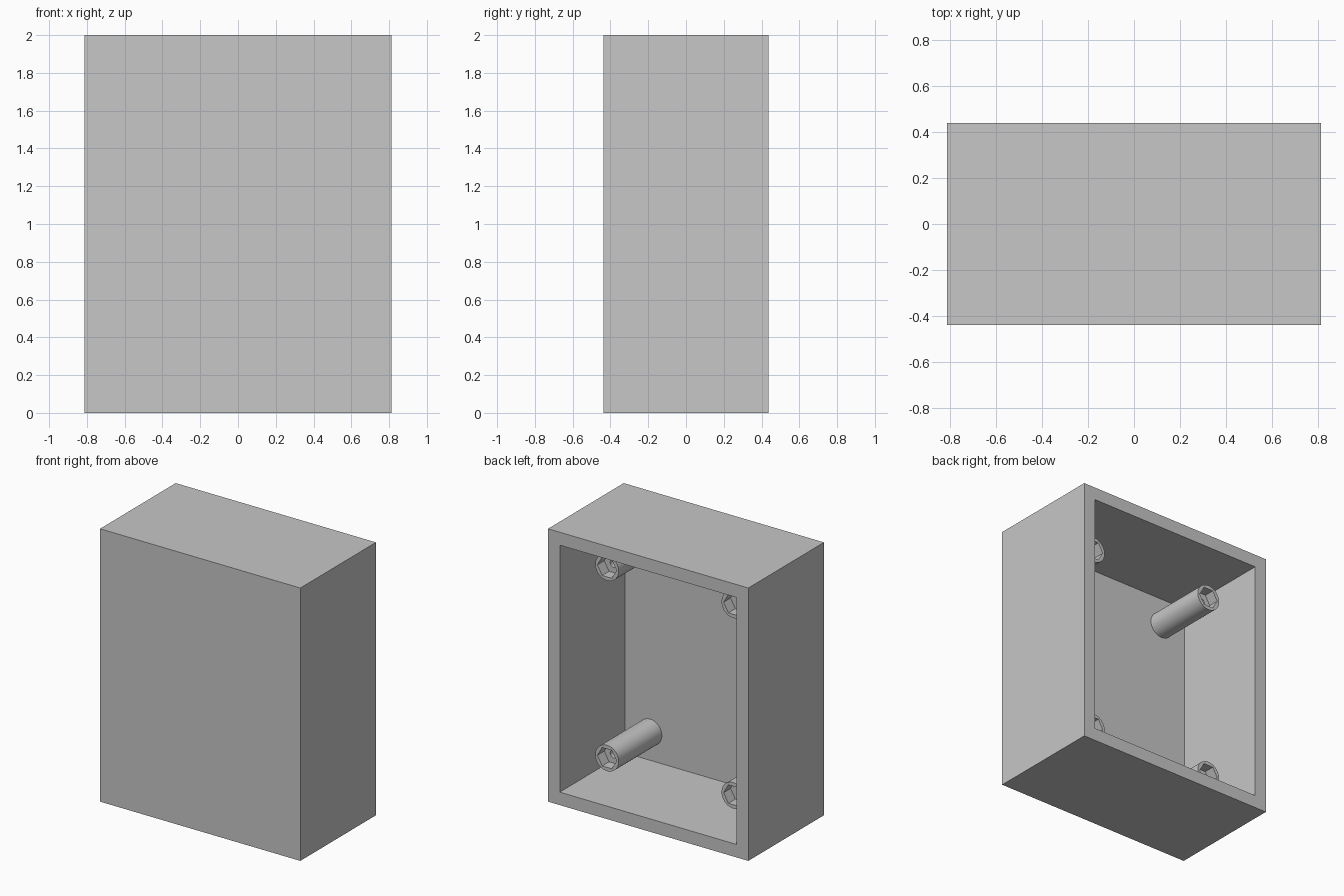
import bpy, bmesh, math

cube = bpy.data.objects.get("Cube")
if cube:
    bpy.data.objects.remove(cube, do_unlink=True)

W, D, H = 1.624, 0.876, 2.0      # outer size of the case
WALL, FLOOR = 0.095, 0.122
SEG = 48

grey = bpy.data.materials.new("plain_grey")
grey.use_nodes = True
colour = (0.57, 0.57, 0.57, 1)
grey.diffuse_color = colour
grey.node_tree.nodes["Principled BSDF"].inputs["Base Color"].default_value = colour


def finish(bm, name):
    bmesh.ops.recalc_face_normals(bm, faces=bm.faces)
    mesh = bpy.data.meshes.new(name)
    bm.to_mesh(mesh)
    bm.free()
    mesh.materials.append(grey)
    return mesh


def place(mesh, name, location=(0, 0, 0)):
    obj = bpy.data.objects.new(name, mesh)
    obj.location = location
    bpy.context.collection.objects.link(obj)
    return obj


# Case: a block hollowed out from its back face
bm = bmesh.new()
bmesh.ops.create_cube(bm, size=1)
bmesh.ops.scale(bm, vec=(W, D, H), verts=bm.verts)
bmesh.ops.translate(bm, vec=(0, 0, H / 2), verts=bm.verts)
back = max(bm.faces, key=lambda f: f.calc_center_median().y)
bmesh.ops.inset_individual(bm, faces=[back], thickness=WALL, use_even_offset=True)
pocket = bmesh.ops.extrude_face_region(bm, geom=[back])
bmesh.ops.delete(bm, geom=[back], context='FACES_ONLY')
verts = [v for v in pocket["geom"] if isinstance(v, bmesh.types.BMVert)]
bmesh.ops.translate(bm, vec=(0, FLOOR - D, 0), verts=verts)
place(finish(bm, "case"), "case")


# Screw post: lofted rings along y, with a hexagonal nut pocket and a screw hole
def ring(bm, radius, y, hexagon=False):
    points = []
    for i in range(SEG):
        a = math.tau * i / SEG
        r = radius
        if hexagon:
            third = math.pi / 3
            r *= math.cos(third / 2) / math.cos(a % third - third / 2)
        points.append(bm.verts.new((r * math.cos(a), y, r * math.sin(a))))
    return points


LENGTH, NUT_DEPTH = 0.50, 0.08
bm = bmesh.new()
rings = [
    ring(bm, 0.095, -0.01),
    ring(bm, 0.095, LENGTH),
    ring(bm, 0.078, LENGTH, True),
    ring(bm, 0.078, LENGTH - NUT_DEPTH, True),
    ring(bm, 0.03, LENGTH - NUT_DEPTH),
    ring(bm, 0.03, 0.0),
]
for a, b in zip(rings, rings[1:]):
    for i in range(SEG):
        j = (i + 1) % SEG
        bm.faces.new((a[i], a[j], b[j], b[i]))
bm.faces.new(rings[0])
bm.faces.new(rings[-1])
post_mesh = finish(bm, "screw_post")

# One post near each corner of the case
for side, x in (("left", 0.512), ("right", -0.512)):
    for level, z in (("lower", 0.302), ("upper", H - 0.302)):
        post = place(post_mesh, f"{level}_{side}_screw_post", (x, FLOOR - D / 2, z))

bpy.ops.object.select_all(action='DESELECT')
post.select_set(True)
bpy.context.view_layer.objects.active = post
bpy.ops.object.shade_smooth_by_angle(angle=math.radians(30))
